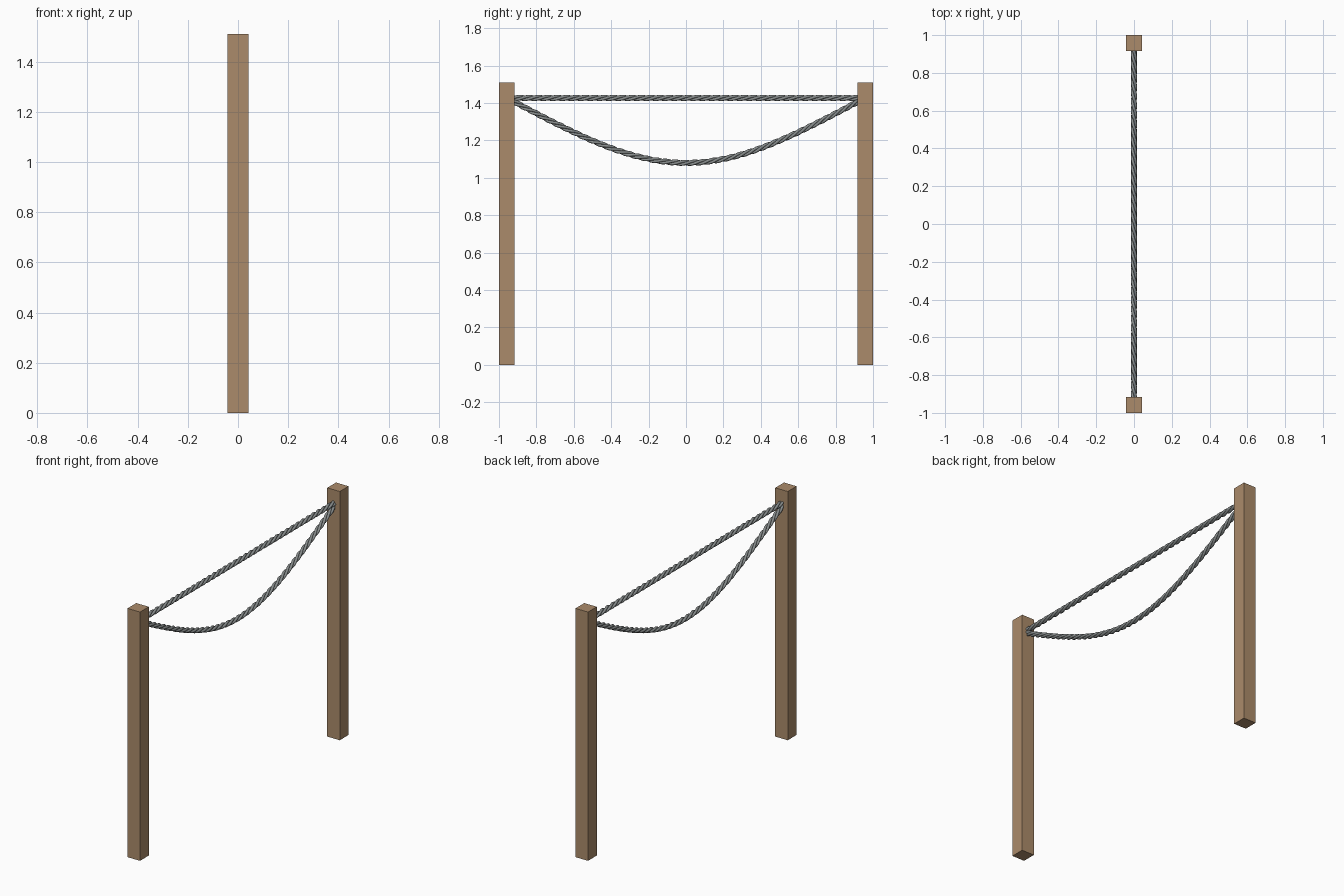
import bpy, bmesh, math
from mathutils import Vector

if "Cube" in bpy.data.objects:
    bpy.data.objects.remove(bpy.data.objects["Cube"])

def material(name, rgb):
    m = bpy.data.materials.new(name)
    m.diffuse_color = (*rgb, 1)
    m.use_nodes = True
    m.node_tree.nodes["Principled BSDF"].inputs["Base Color"].default_value = m.diffuse_color
    return m

WOOD = material("brown wood", (0.41, 0.26, 0.145))
ROPE = material("grey rope", (0.25, 0.27, 0.27))
POST, HEIGHT, SPAN = 0.084, 1.51, 0.925

# Square post standing on the ground
def post(name, y):
    bpy.ops.mesh.primitive_cube_add(size=1, location=(0, y, HEIGHT / 2))
    ob = bpy.context.object
    ob.name = name
    ob.scale = (POST, POST, HEIGHT)
    bpy.ops.object.transform_apply(location=False, rotation=False, scale=True)
    ob.data.materials.append(WOOD)

# Rope of three twisted strands swept along a centre line z(y)
def rope(name, height, strands=3, pitch=0.15, offset=0.0085, radius=0.008, steps=240, sides=8):
    bm = bmesh.new()
    centre = [Vector((0, y, height(y))) for y in
              (-SPAN + 2 * SPAN * i / steps for i in range(steps + 1))]
    for s in range(strands):
        path, length = [], 0.0
        for i, c in enumerate(centre):
            if i:
                length += (c - centre[i - 1]).length
            t = (centre[min(i + 1, steps)] - centre[max(i - 1, 0)]).normalized()
            up = Vector((1, 0, 0)).cross(t)
            a = 2 * math.pi * (length / pitch + s / strands)
            path.append(c + offset * (math.cos(a) * Vector((1, 0, 0)) + math.sin(a) * up))
        rings = []
        for i, p in enumerate(path):
            t = (path[min(i + 1, steps)] - path[max(i - 1, 0)]).normalized()
            up = Vector((1, 0, 0)).cross(t).normalized()
            side = t.cross(up)
            rings.append([bm.verts.new(p + radius * (math.cos(b) * side + math.sin(b) * up))
                          for b in (2 * math.pi * k / sides for k in range(sides))])
        for r0, r1 in zip(rings, rings[1:]):
            for k in range(sides):
                j = (k + 1) % sides
                bm.faces.new((r0[k], r0[j], r1[j], r1[k])).smooth = True
        bm.faces.new(rings[0])
        bm.faces.new(rings[-1])
    bmesh.ops.recalc_face_normals(bm, faces=bm.faces)
    mesh = bpy.data.meshes.new(name)
    bm.to_mesh(mesh)
    bm.free()
    mesh.materials.append(ROPE)
    bpy.context.collection.objects.link(bpy.data.objects.new(name, mesh))

# Sagging line, slightly straighter towards the posts than a parabola
def sag(y):
    t = abs(y) / SPAN
    return 1.08 + 0.33 * (0.75 * t * t + 0.25 * (1 - math.cos(math.pi * t)) / 2)

post("front_post", -1 + POST / 2)
post("back_post", 1 - POST / 2)
rope("straight_rope", lambda y: 1.427)
rope("sagging_rope", sag)
